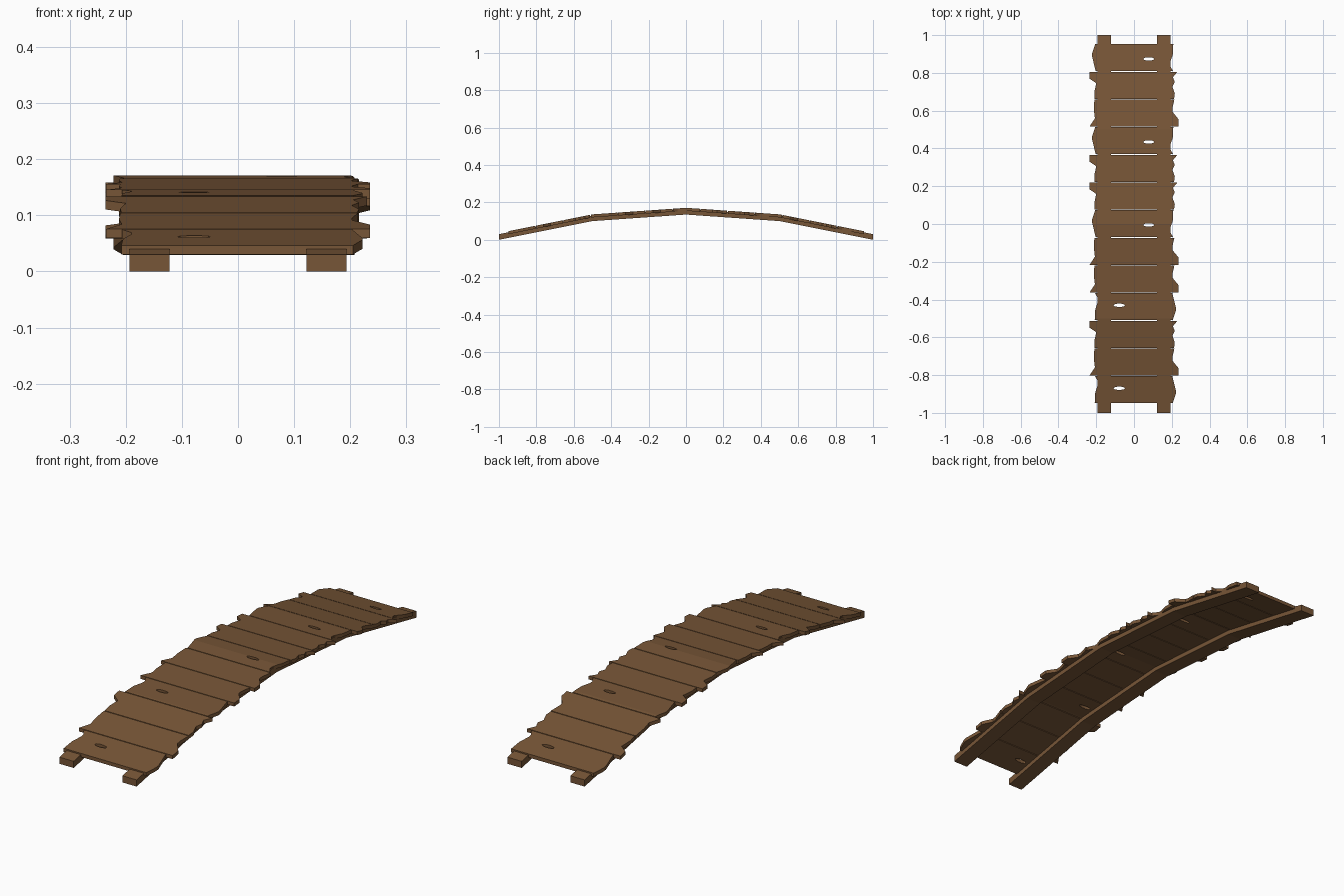
import bpy, bmesh, math

if "Cube" in bpy.data.objects:
    bpy.data.objects.remove(bpy.data.objects["Cube"])

wood = bpy.data.materials.new("brown wood")
wood.diffuse_color = (0.185, 0.092, 0.038, 1)
wood.use_nodes = True
wood.node_tree.nodes["Principled BSDF"].inputs["Base Color"].default_value = wood.diffuse_color

PITCH = 1.904 / 13
H = PITCH / 2 - 0.0017          # half plank width, leaving a thin gap
BENDS = [-0.5, 0.0, 0.5]


def arch(y):
    """Height of the underside of the arch, made of straight segments."""
    a = abs(y)
    return 0.135 - 0.07 * a if a < 0.5 else 0.1 - 0.2 * (a - 0.5)


def finish(bm, name):
    # cut at the bends, then lift onto the arch
    for b in BENDS:
        bmesh.ops.bisect_plane(bm, geom=bm.verts[:] + bm.edges[:] + bm.faces[:],
                               plane_co=(0, b, 0), plane_no=(0, 1, 0), dist=1e-5)
    for v in bm.verts:
        v.co.z += arch(v.co.y)
    bmesh.ops.recalc_face_normals(bm, faces=bm.faces[:])
    me = bpy.data.meshes.new(name)
    bm.to_mesh(me)
    bm.free()
    me.materials.append(wood)
    ob = bpy.data.objects.new(name, me)
    bpy.context.collection.objects.link(ob)


# side rails
for side, s in (("left", -1), ("right", 1)):
    bm = bmesh.new()
    bmesh.ops.create_cube(bm, size=1)
    for v in bm.verts:
        v.co = (s * 0.1575 + v.co.x * 0.071, v.co.y * 2, 0.03 * (v.co.z + 0.5))
    finish(bm, side + "_rail")

# broken plank ends: (x, position across the plank from 1 to -1)
ENDS = {
    "A": ([(-0.205, 1), (-0.222, 0.3), (-0.222, 0.1), (-0.203, -1)],
          [(0.208, 1), (0.205, 0.2), (0.19, -0.4), (0.19, -0.6), (0.207, -1)]),
    "B": ([(-0.236, 1), (-0.236, 0.5), (-0.2, 0.15), (-0.21, -0.5), (-0.208, -1)],
          [(0.23, 1), (0.206, 0.6), (0.216, 0.25), (0.203, -0.1), (0.216, -0.6), (0.212, -1)]),
    "C": ([(-0.21, 1), (-0.212, 0.2), (-0.207, -0.4), (-0.235, -1)],
          [(0.214, 1), (0.203, 0.35), (0.203, 0.1), (0.235, -0.45), (0.235, -1)]),
}


def plank(kind, cy, turn, name):
    bm = bmesh.new()
    left, right = ENDS[kind]
    loops = [[(x, t * H) for x, t in left + right[::-1]]]
    if kind == "A":             # knot hole
        loops.append([(0.078 + 0.03 * math.cos(i * math.tau / 10),
                       -0.007 + 0.009 * math.sin(i * math.tau / 10)) for i in range(10)])
    edges = []
    for lp in loops:
        vs = [bm.verts.new((turn * x, cy + turn * y, 0.030 - 0.0105 + 0.0005)) for x, y in lp]
        edges += [bm.edges.new((vs[i - 1], vs[i])) for i in range(len(vs))]
    bmesh.ops.triangle_fill(bm, use_beauty=True, edges=edges, normal=(0, 0, 1))
    top = bmesh.ops.extrude_face_region(bm, geom=bm.faces[:])["geom"]
    bmesh.ops.translate(bm, vec=(0, 0, 0.016),
                        verts=[g for g in top if isinstance(g, bmesh.types.BMVert)])
    finish(bm, name)


# deck planks from the back end to the front end; lower case = turned half round
for i, k in enumerate("ABCABBACCaBCa"):
    plank(k.upper(), 0.954 - PITCH * (i + 0.5), -1 if k == "a" else 1, f"plank_{i + 1}")
